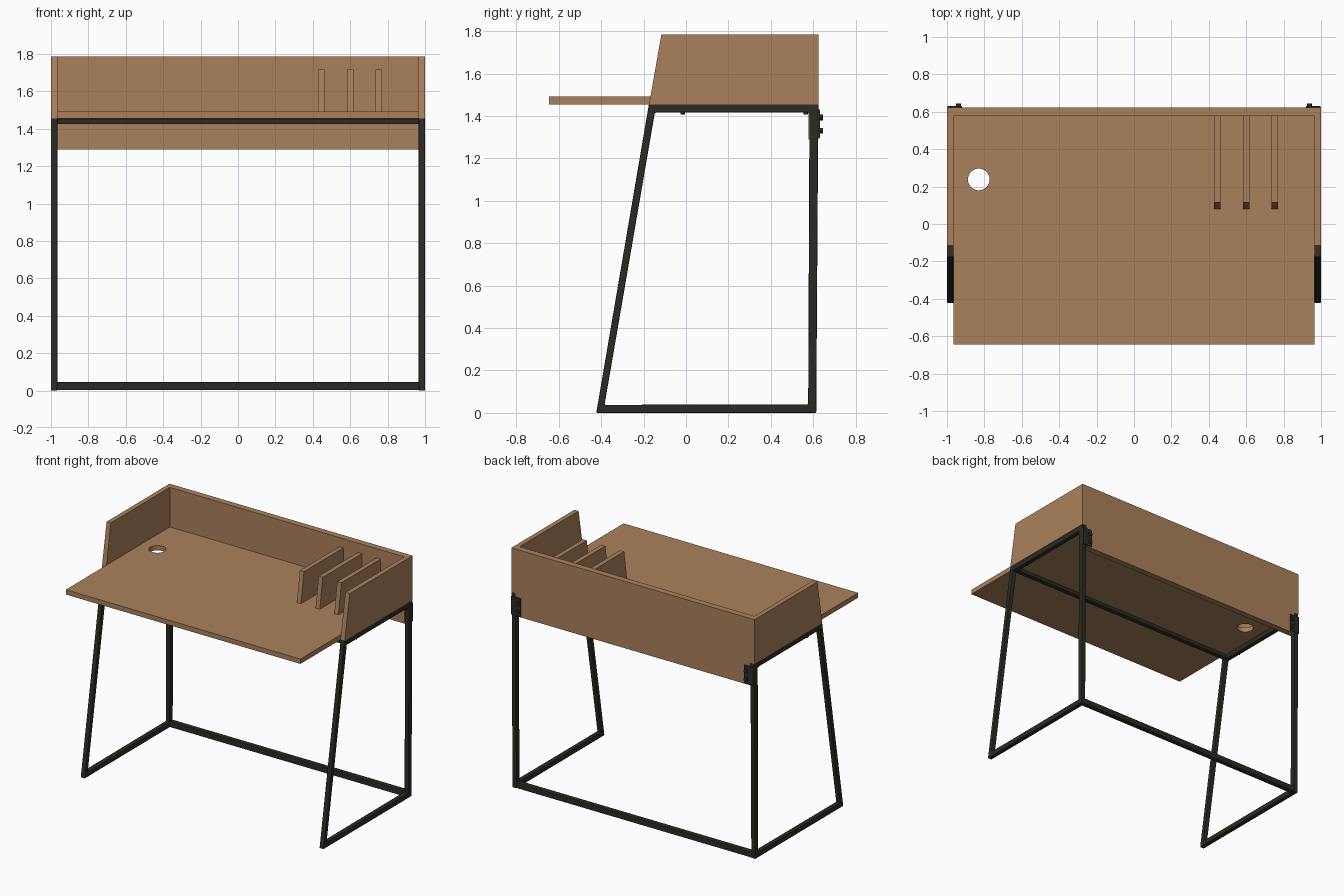
import bpy, bmesh, math

if "Cube" in bpy.data.objects:
    bpy.data.objects.remove(bpy.data.objects["Cube"])


def material(name, rgb):
    m = bpy.data.materials.new(name)
    m.diffuse_color = (*rgb, 1)
    m.use_nodes = True
    m.node_tree.nodes["Principled BSDF"].inputs["Base Color"].default_value = m.diffuse_color
    return m


WOOD = material("warm wood", (0.40, 0.222, 0.105))
METAL = material("dark metal", (0.024, 0.024, 0.017))


def finish(name, bm, mat, bevel=0.0):
    bmesh.ops.recalc_face_normals(bm, faces=bm.faces)
    me = bpy.data.meshes.new(name)
    bm.to_mesh(me)
    bm.free()
    me.materials.append(mat)
    ob = bpy.data.objects.new(name, me)
    bpy.context.collection.objects.link(ob)
    if bevel:
        b = ob.modifiers.new("bevel", 'BEVEL')
        b.width, b.segments, b.limit_method = bevel, 2, 'ANGLE'
    return ob


def prism(name, x0, x1, profile, mat, bevel=0.0):
    """Extrude a y-z profile from x0 to x1."""
    bm = bmesh.new()
    a = [bm.verts.new((x0, y, z)) for y, z in profile]
    b = [bm.verts.new((x1, y, z)) for y, z in profile]
    n = len(profile)
    bm.faces.new(a)
    bm.faces.new(b)
    for i in range(n):
        j = (i + 1) % n
        bm.faces.new((a[i], a[j], b[j], b[i]))
    return finish(name, bm, mat, bevel)


def box(name, x0, x1, y0, y1, z0, z1, mat, bevel=0.0):
    return prism(name, x0, x1, [(y0, z0), (y1, z0), (y1, z1), (y0, z1)], mat, bevel)


def ring(name, x0, x1, outer, inner, mat, bevel):
    """Closed tube frame lying in the y-z plane."""
    bm = bmesh.new()
    rows = [[bm.verts.new((x, y, z)) for y, z in p]
            for x, p in ((x0, outer), (x1, outer), (x1, inner), (x0, inner))]
    n = len(outer)
    for k in range(4):
        r, s = rows[k], rows[(k + 1) % 4]
        for i in range(n):
            j = (i + 1) % n
            bm.faces.new((r[i], r[j], s[j], s[i]))
    return finish(name, bm, mat, bevel)


def cylinder(name, loc, r, depth, mat, axis='Z', sides=32):
    rot = (math.pi / 2, 0, 0) if axis == 'Y' else (0, 0, 0)
    bpy.ops.mesh.primitive_cylinder_add(vertices=sides, radius=r, depth=depth,
                                        location=loc, rotation=rot)
    ob = bpy.context.object
    ob.name = name
    ob.data.materials.append(mat)
    bpy.ops.object.shade_smooth_by_angle()
    return ob


# Desktop with round cable hole
desk = box("desktop", -0.965, 0.965, -0.645, 0.577, 1.455, 1.491, WOOD)
cutter = cylinder("cable_hole_cutter", (-0.83, 0.238, 1.47), 0.058, 0.2, WOOD, sides=48)
cutter.hide_render = True
mod = desk.modifiers.new("hole", 'BOOLEAN')
mod.operation, mod.object, mod.solver = 'DIFFERENCE', cutter, 'EXACT'
bpy.context.view_layer.objects.active = desk
bpy.ops.object.modifier_apply(modifier="hole")
bpy.data.objects.remove(cutter)

# Back panel, hanging below the desktop
box("back_panel", -0.965, 0.965, 0.577, 0.624, 1.288, 1.785, WOOD)

# Paper dividers with sloped fronts
for i, x in enumerate((0.445, 0.6, 0.753)):
    prism(f"divider_{i + 1}", x - 0.017, x + 0.017,
          [(0.08, 1.491), (0.577, 1.491), (0.577, 1.716), (0.115, 1.716)], WOOD)

# Side panels, leg frames and brackets on both sides
OUTER = [(-0.423, 0.0), (0.614, 0.0), (0.624, 1.455), (-0.175, 1.455)]
INNER = [(-0.384, 0.038), (0.576, 0.04), (0.582, 1.415), (-0.147, 1.415)]
for s, side in ((-1, "left"), (1, "right")):
    x0, x1 = sorted((s * 0.965, s * 1.0))
    prism(f"{side}_side_panel", x0, x1,
          [(-0.174, 1.455), (0.624, 1.455), (0.624, 1.785), (-0.116, 1.785)], WOOD)
    ring(f"{side}_leg_frame", x0, x1, OUTER, INNER, METAL, 0.005)
    # bracket joining the back panel to the rear leg
    p0, p1 = sorted((s * 0.92, s * 0.998))
    box(f"{side}_bracket", p0, p1, 0.615, 0.632, 1.295, 1.43, METAL)
    for k, z in enumerate((1.33, 1.392)):
        cylinder(f"{side}_bracket_bolt_{k + 1}", (s * 0.938, 0.635, z), 0.014, 0.02, METAL, 'Y', 12)
    # screws under the top rail
    for k, y in enumerate((-0.015, 0.565)):
        cylinder(f"{side}_rail_screw_{k + 1}", (s * 0.982, y, 1.413), 0.011, 0.014, METAL, sides=12)

# Cross bars: front rail under the desktop, rear rail on the floor
box("front_cross_bar", -0.967, 0.967, -0.172, -0.135, 1.425, 1.454, METAL, 0.004)
box("rear_floor_bar", -0.967, 0.967, 0.576, 0.613, 0.002, 0.045, METAL, 0.004)
